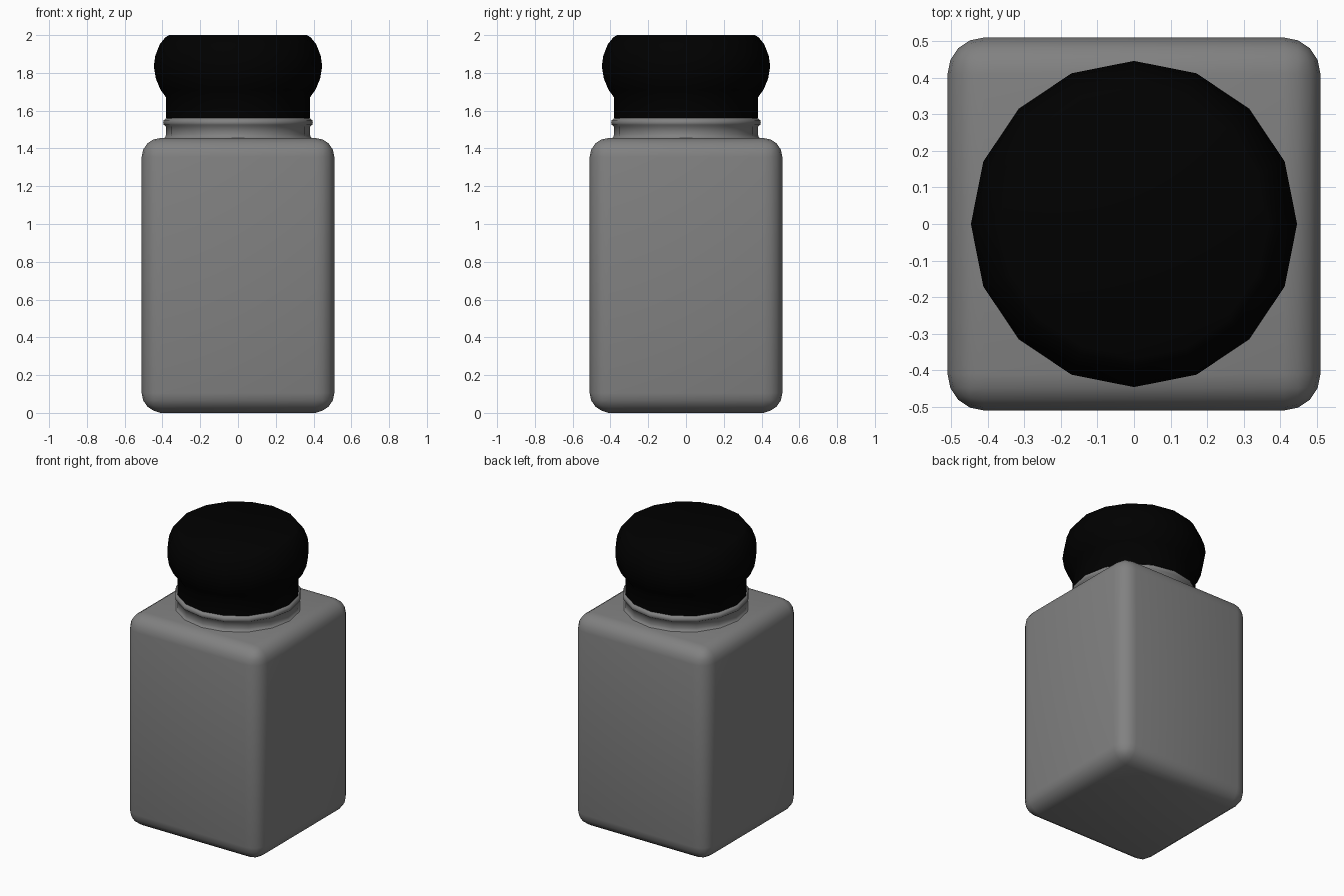
import bpy, bmesh, math

if "Cube" in bpy.data.objects:
    bpy.data.objects.remove(bpy.data.objects["Cube"])

SIDES = 16


def material(name, value):
    mat = bpy.data.materials.new(name)
    mat.diffuse_color = (value, value, value, 1)
    mat.use_nodes = True
    mat.node_tree.nodes["Principled BSDF"].inputs["Base Color"].default_value = mat.diffuse_color
    return mat


grey = material("dark_grey", 0.22)
black = material("black", 0.0)


def finish(bm, name, angle, mat):
    bmesh.ops.recalc_face_normals(bm, faces=bm.faces)
    mesh = bpy.data.meshes.new(name)
    bm.to_mesh(mesh)
    bm.free()
    mesh.materials.append(mat)
    obj = bpy.data.objects.new(name, mesh)
    bpy.context.collection.objects.link(obj)
    bpy.ops.object.select_all(action='DESELECT')
    obj.select_set(True)
    bpy.context.view_layer.objects.active = obj
    bpy.ops.object.shade_smooth_by_angle(angle=math.radians(angle))
    return obj


def lathe(name, profile, angle, mat):
    """Closed turned solid from (radius, z) points."""
    bm = bmesh.new()
    rings = []
    for r, z in profile:
        rings.append([bm.verts.new((r * math.cos(2 * math.pi * i / SIDES),
                                    r * math.sin(2 * math.pi * i / SIDES), z))
                      for i in range(SIDES)])
    for a, b in zip(rings, rings[1:]):
        for i in range(SIDES):
            j = (i + 1) % SIDES
            bm.faces.new((a[i], a[j], b[j], b[i]))
    bm.faces.new(rings[0])
    bm.faces.new(rings[-1])
    return finish(bm, name, angle, mat)


# Square jar body with rounded edges
W, H, Z0 = 1.02, 1.45, 0.005
bm = bmesh.new()
bmesh.ops.create_cube(bm, size=1)
for v in bm.verts:
    v.co = (v.co.x * W, v.co.y * W, (v.co.z + 0.5) * H + Z0)
bmesh.ops.bevel(bm, geom=bm.edges[:], offset=0.1, segments=4,
                profile=0.5, affect='EDGES')
for v in bm.verts:
    if v.co.z < 0.006:
        v.co.z = 0
finish(bm, "jar_body", 40, grey)

# Neck flaring softly into the shoulder, with a raised ring
lathe("jar_neck", [
    (0.40, 1.45), (0.385, 1.46), (0.38, 1.475), (0.38, 1.515), (0.393, 1.525),
    (0.396, 1.537), (0.393, 1.55), (0.382, 1.558), (0.37, 1.563)], 80, grey)

# Black bulging lid
lathe("lid", [
    (0.382, 1.56), (0.382, 1.672), (0.41, 1.71), (0.435, 1.77),
    (0.446, 1.835), (0.438, 1.89), (0.415, 1.95), (0.385, 1.988),
    (0.365, 2.0)], 70, black)
